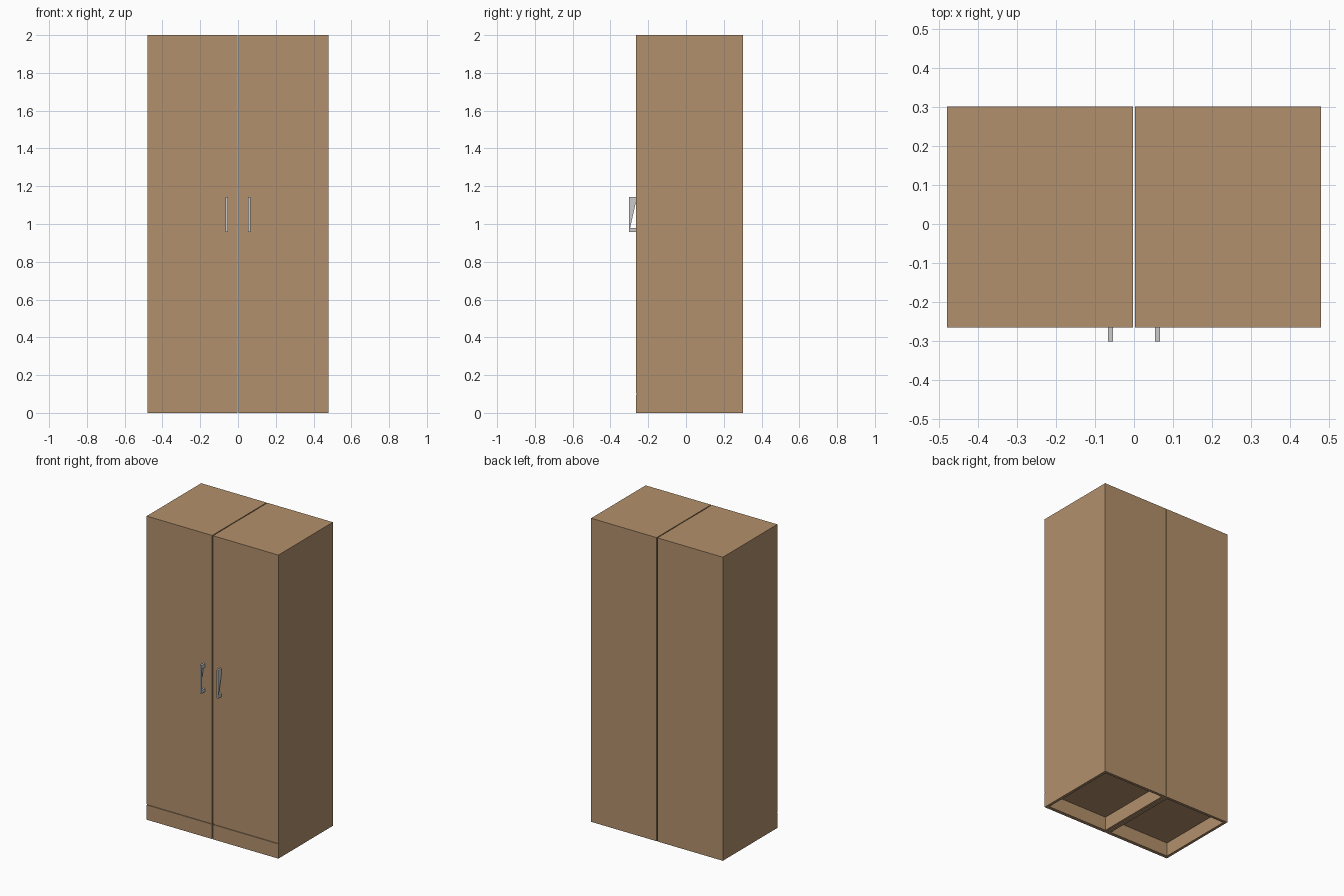
import bpy, bmesh
from mathutils import Vector

if "Cube" in bpy.data.objects:
    bpy.data.objects.remove(bpy.data.objects["Cube"])

wood = bpy.data.materials.new("wood")
wood.diffuse_color = (0.45, 0.28, 0.15, 1)
wood.use_nodes = True
wood.node_tree.nodes["Principled BSDF"].inputs["Base Color"].default_value = wood.diffuse_color

X0, X1 = 0.003, 0.48          # one cabinet, from centre gap to outer side
FRONT, BACK = -0.265, 0.302
BODY = -0.260                 # front edge of the carcass
T = 0.018                     # board thickness
TOP = 2.0


def finish(name, bm, mat=None):
    bmesh.ops.recalc_face_normals(bm, faces=bm.faces)
    me = bpy.data.meshes.new(name)
    bm.to_mesh(me)
    bm.free()
    if mat:
        me.materials.append(mat)
    ob = bpy.data.objects.new(name, me)
    bpy.context.collection.objects.link(ob)


def box(name, s, x, y, z, mat=wood):
    """Box from ranges; s = 1 or -1 mirrors it across the centre."""
    bm = bmesh.new()
    bmesh.ops.create_cube(bm, size=1)
    lo, hi = Vector((x[0], y[0], z[0])), Vector((x[1], y[1], z[1]))
    for v in bm.verts:
        p = v.co + Vector((0.5, 0.5, 0.5))
        v.co = [lo[i] + p[i] * (hi[i] - lo[i]) for i in range(3)]
        v.co.x *= s
    finish(name, bm, mat)


def extruded(name, s, profile, x):
    """Extrude a (y, z) profile across the x range."""
    bm = bmesh.new()
    face = bm.faces.new([bm.verts.new((s * x[0], y, z)) for y, z in profile])
    new = bmesh.ops.extrude_face_region(bm, geom=[face])["geom"]
    verts = [v for v in new if isinstance(v, bmesh.types.BMVert)]
    bmesh.ops.translate(bm, verts=verts, vec=(s * (x[1] - x[0]), 0, 0))
    finish(name, bm)


for s, side in ((-1, "left"), (1, "right")):
    inner = (X0 + T, X1 - T)
    # carcass boards
    box(f"{side}_outer_side", s, (X1 - T, X1), (BODY, BACK), (0, TOP))
    box(f"{side}_inner_side", s, (X0, X0 + T), (BODY, BACK), (0, TOP))
    box(f"{side}_top", s, inner, (BODY, BACK), (TOP - T, TOP))
    box(f"{side}_floor", s, inner, (BODY, BACK - T), (0.09, 0.108))
    box(f"{side}_back", s, inner, (BACK - T, BACK), (0, TOP - T))
    # plinth board and its facing
    box(f"{side}_plinth", s, inner, (BODY, BODY + T), (0, 0.09))
    box(f"{side}_plinth_facing", s, (X0, X1), (FRONT, BODY), (0, 0.097))
    # door
    box(f"{side}_door", s, (X0, X1), (FRONT, BODY), (0.103, TOP))
    # bracket handle with its side web
    a, b = FRONT, -0.302
    c_shape = [(a, 1.143), (b, 1.143), (b, 0.958), (a, 0.958),
               (a, 0.978), (b + 0.006, 0.978), (b + 0.006, 1.118), (a, 1.118)]
    extruded(f"{side}_handle", s, c_shape, (0.054, 0.067))
    web = [(b + 0.006, 0.978), (a, 1.118), (b + 0.006, 1.118)]
    extruded(f"{side}_handle_web", s, web, (0.066, 0.067))
